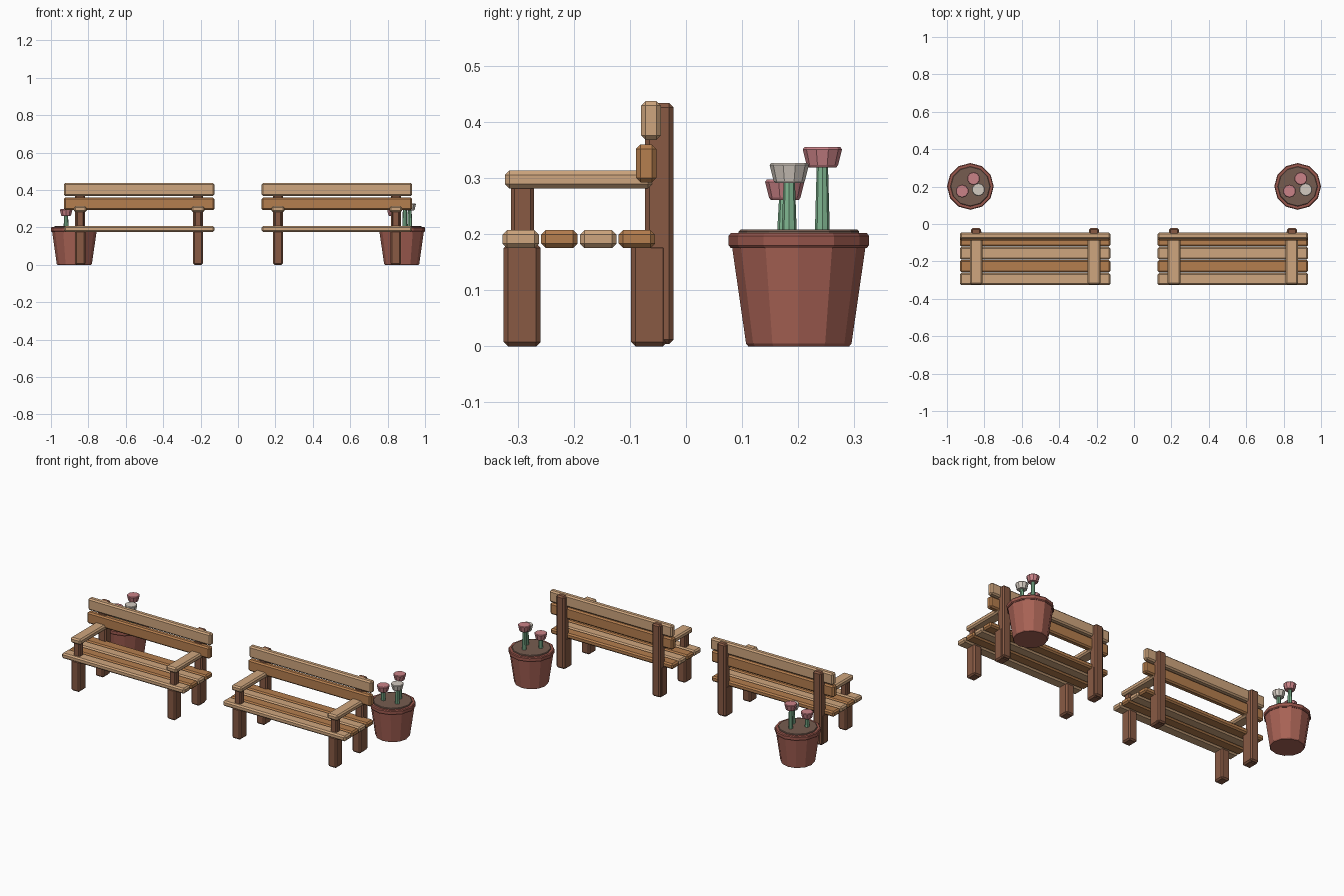
import bpy
import bmesh
from mathutils import Vector

cube = bpy.data.objects.get("Cube")
if cube:
    bpy.data.objects.remove(cube, do_unlink=True)


def material(name, *rgb):
    """Flat colour given as 0-255 screen values, stored as linear."""
    linear = [((c / 255 + 0.055) / 1.055) ** 2.4 for c in rgb]
    mat = bpy.data.materials.new(name)
    mat.use_nodes = True
    mat.diffuse_color = (*linear, 1)
    bsdf = mat.node_tree.nodes["Principled BSDF"]
    bsdf.inputs["Base Color"].default_value = (*linear, 1)
    bsdf.inputs["Roughness"].default_value = 0.9
    return mat


LIGHT = material("light wood", 207, 166, 126)
WARM = material("warm wood", 181, 126, 78)
DARK = material("dark wood", 136, 90, 68)
CLAY = material("terracotta", 168, 98, 85)
RIM = material("terracotta rim", 155, 88, 77)
SOIL = material("soil", 118, 92, 80)
STEM = material("stem green", 128, 182, 145)
PINK = material("pink petals", 202, 130, 135)
WHITE = material("cream petals", 212, 203, 193)


def finish(name, bm, mat, location, bevel=0):
    mesh = bpy.data.meshes.new(name)
    bm.to_mesh(mesh)
    bm.free()
    mesh.materials.append(mat)
    obj = bpy.data.objects.new(name, mesh)
    obj.location = location
    bpy.context.collection.objects.link(obj)
    if bevel:
        mod = obj.modifiers.new("chamfer", 'BEVEL')
        mod.width = bevel
        mod.segments = 1
        mod.limit_method = 'ANGLE'
        mod.angle_limit = 0.8
    return obj


def beam(name, mat, x, width, y, z, bevel=0.008):
    """Chamfered box: x centre and width, y and z as (low, high)."""
    bm = bmesh.new()
    bmesh.ops.create_cube(bm, size=1)
    size = Vector((width, y[1] - y[0], z[1] - z[0]))
    bmesh.ops.scale(bm, vec=size, verts=bm.verts)
    return finish(name, bm, mat, (x, sum(y) / 2, sum(z) / 2), bevel)


def lathe(name, mat, x, y, profile, sides):
    """Solid of revolution from (radius, height) pairs, capped at both ends."""
    bm = bmesh.new()
    rings = []
    for radius, z in profile:
        ring = bmesh.ops.create_circle(bm, segments=sides, radius=radius)["verts"]
        bmesh.ops.translate(bm, verts=ring, vec=(0, 0, z))
        rings.append(ring)
    for low, high in zip(rings, rings[1:]):
        for i in range(sides):
            j = (i + 1) % sides
            bm.faces.new((low[i], low[j], high[j], high[i]))
    bm.faces.new(rings[0])
    bm.faces.new(rings[-1])
    bmesh.ops.recalc_face_normals(bm, faces=bm.faces)
    return finish(name, bm, mat, (x, y, 0))


def bench(side, cx):
    length = 0.805
    # Seat boards in alternating wood
    for i in range(4):
        y = -0.327 + i * 0.069
        beam(f"{side}_seat_slat_{i + 1}", (LIGHT, WARM)[i % 2], cx, length,
             (y, y + 0.065), (0.175, 0.207))
    # Backrest boards
    beam(f"{side}_lower_back_slat", WARM, cx, length, (-0.089, -0.053), (0.292, 0.36))
    beam(f"{side}_upper_back_slat", LIGHT, cx, length, (-0.08, -0.045), (0.368, 0.437))
    # Legs, back posts and armrests at both ends
    for end, offset in (("right", -0.315), ("left", 0.315)):
        x = cx + offset
        tag = f"{side}_{end}"
        beam(f"{tag}_front_leg", DARK, x, 0.055, (-0.325, -0.259), (0, 0.183))
        beam(f"{tag}_back_leg", DARK, x, 0.055, (-0.098, -0.033), (0, 0.183))
        beam(f"{tag}_back_post", DARK, x, 0.053, (-0.073, -0.022), (0.004, 0.434))
        beam(f"{tag}_arm_support", DARK, x, 0.04, (-0.312, -0.271), (0.19, 0.29), 0.006)
        beam(f"{tag}_armrest", LIGHT, x, 0.068, (-0.323, -0.06), (0.281, 0.313))


def flower_pot(side, cx):
    cy = 0.201
    lathe(f"{side}_pot", CLAY, cx, cy,
          [(0.09, 0), (0.094, 0.005), (0.119, 0.178)], 12)
    lathe(f"{side}_pot_rim", RIM, cx, cy,
          [(0.121, 0.175), (0.125, 0.18), (0.125, 0.197), (0.121, 0.202)], 12)
    lathe(f"{side}_soil", SOIL, cx, cy, [(0.107, 0.19), (0.107, 0.205), (0.104, 0.208)], 12)
    # Tall pink, short pink and cream flowers: offset and top height
    flowers = (("tall", PINK, 0.017, 0.042, 0.355),
               ("short", PINK, -0.044, -0.025, 0.297),
               ("cream", WHITE, 0.043, -0.017, 0.327))
    for name, mat, dx, dy, top in flowers:
        x, y = cx + dx, cy + dy
        lathe(f"{side}_{name}_stem", STEM, x, y,
              [(0.013, 0.2), (0.013, 0.214), (0.01, top - 0.03)], 8)
        lathe(f"{side}_{name}_blossom", mat, x, y,
              [(0.025, top - 0.036), (0.028, top - 0.032),
               (0.035, top - 0.004), (0.032, top)], 10)


for side, sign in (("right", -1), ("left", 1)):
    bench(side + "_bench", sign * 0.529)
    flower_pot(side, sign * 0.875)
